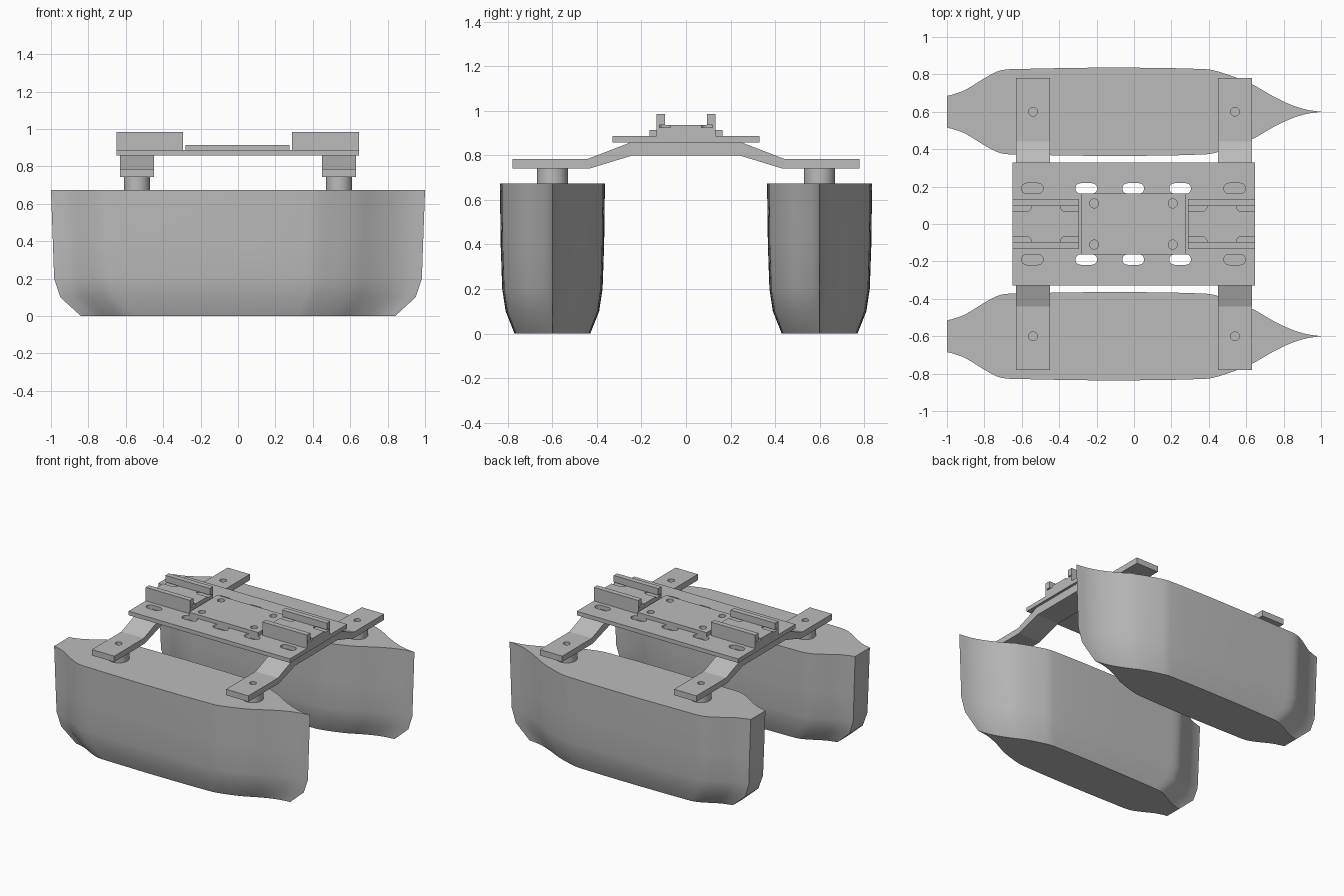
import bpy, bmesh, math
from mathutils import Vector

cube = bpy.data.objects.get("Cube")
if cube:
    bpy.data.objects.remove(cube, do_unlink=True)

grey = bpy.data.materials.new("plain_grey")
grey.use_nodes = True
COLOUR = (0.5, 0.5, 0.5, 1)
grey.diffuse_color = COLOUR
grey.node_tree.nodes["Principled BSDF"].inputs["Base Color"].default_value = COLOUR


def loft(name, rings):
    """Skin a stack of matching rings and cap both ends."""
    bm = bmesh.new()
    loops = [[bm.verts.new(p) for p in ring] for ring in rings]
    n = len(loops[0])
    for low, high in zip(loops, loops[1:]):
        for i in range(n):
            j = (i + 1) % n
            bm.faces.new((low[i], low[j], high[j], high[i]))
    bm.faces.new(loops[0][::-1])
    bm.faces.new(loops[-1])
    bmesh.ops.recalc_face_normals(bm, faces=bm.faces)
    mesh = bpy.data.meshes.new(name)
    bm.to_mesh(mesh)
    bm.free()
    mesh.materials.append(grey)
    obj = bpy.data.objects.new(name, mesh)
    bpy.context.collection.objects.link(obj)
    return obj


def prism(name, outline, z0, z1):
    return loft(name, [[(x, y, z) for x, y in outline] for z in (z0, z1)])


def box(name, x0, x1, y0, y1, z0, z1):
    return prism(name, [(x0, y0), (x1, y0), (x1, y1), (x0, y1)], z0, z1)


def capsule(cx, cy, r, half=0.0, steps=12):
    """Rounded slot outline; half = 0 gives a circle."""
    pts = []
    for side, start in ((1, -math.pi / 2), (-1, math.pi / 2)):
        count = steps + 1 if half else steps
        for i in range(count):
            a = start + math.pi * i / steps
            pts.append((cx + side * half + r * math.cos(a), cy + r * math.sin(a)))
    return pts


def select(obj):
    bpy.ops.object.select_all(action="DESELECT")
    obj.select_set(True)
    bpy.context.view_layer.objects.active = obj


def smooth(obj, degrees):
    select(obj)
    bpy.ops.object.shade_smooth_by_angle(angle=math.radians(degrees))


def cut(obj, outlines, z0, z1):
    """Cut vertical holes, then discard the cutters."""
    for outline in outlines:
        cutter = prism("cutter", outline, z0, z1)
        cutter.hide_render = True
        select(obj)
        mod = obj.modifiers.new("hole", "BOOLEAN")
        mod.operation, mod.object, mod.solver = "DIFFERENCE", cutter, "EXACT"
        bpy.ops.object.modifier_apply(modifier=mod.name)
        bpy.data.objects.remove(cutter, do_unlink=True)


def spline(points, steps=4):
    """Smooth curve through the points."""
    pts = [Vector(p) for p in points]
    pts = [pts[0]] + pts + [pts[-1]]
    out = []
    for a, b, c, d in zip(pts, pts[1:], pts[2:], pts[3:]):
        m0 = (c - a) * (c - b).length / max((c - b).length + (b - a).length, 1e-6)
        m1 = (d - b) * (c - b).length / max((d - c).length + (c - b).length, 1e-6)
        for i in range(steps):
            t = i / steps
            out.append(b * (2*t**3 - 3*t*t + 1) + m0 * (t**3 - 2*t*t + t)
                       + c * (3*t*t - 2*t**3) + m1 * (t**3 - t*t))
    return out + [pts[-1]]


# Hulls: stern to bow half outline, scaled inward toward the flat bottom
HALF = spline([(-1, .085), (-.97, .092), (-.9, .118), (-.79, .185), (-.71, .222),
               (-.6, .229), (-.12, .236), (.38, .228), (.46, .212), (.62, .153),
               (.74, .085), (.84, .037), (.92, .012), (1, 0)])
OUTLINE = [(p.x, -p.y) for p in HALF] + [(p.x, p.y) for p in HALF[-2::-1]]
LEVELS = [(0, .84, .72), (.1, .95, .89), (.2, .983, .955), (.4, .99, .985), (.675, 1, 1)]
for side, cy in (("right", -.6), ("left", .6)):
    hull = loft("hull_" + side, [[(x * sx, cy + y * sy, z) for x, y in OUTLINE]
                                 for z, sx, sy in LEVELS])
    smooth(hull, 35)

# Cranked cross arms and their round posts
UPPER = [(-.78, .785), (-.44, .785), (-.25, .858), (.25, .858), (.44, .785), (.78, .785)]
LOWER = [(.78, .742), (.43, .742), (.24, .8), (-.24, .8), (-.43, .742), (-.78, .742)]
for end, cx in (("stern", -.54), ("bow", .54)):
    arm = loft("arm_" + end, [[(cx + dx, y, z) for y, z in UPPER + LOWER]
                              for dx in (-.09, .09)])
    cut(arm, [capsule(cx, y, .023) for y in (-.6, .6)], .7, .9)
    for side, cy in (("right", -.6), ("left", .6)):
        post = prism(f"post_{end}_{side}", capsule(cx, cy, .07, steps=20), .67, .742)
        smooth(post, 35)

# Slotted deck plate
deck = box("deck_plate", -.65, .648, -.33, .33, .858, .887)
cut(deck, [capsule(x, y, .028, .03) for x in (-.543, -.255, -.004, .247, .538)
           for y in (-.19, .19)], .8, .95)

# Raised centre plate with screw holes
centre = box("centre_plate", -.28, .276, -.163, .163, .887, .915)
cut(centre, [capsule(x, y, .024) for x in (-.213, .207) for y in (-.11, .11)], .888, .95)

# Mounting blocks, each with two upright rails and shallow pockets
for end, x0, x1 in (("stern", -.65, -.293), ("bow", .29, .648)):
    block = box("mount_block_" + end, x0, x1, -.133, .133, .887, .936)
    cut(block, [capsule(x, y, .028, .03) for x in (x0 + .042, x1 - .042)
                for y in (-.094, .094)], .926, .96)
    for side, s in (("right", -1), ("left", 1)):
        y0, y1 = sorted((s * .095, s * .133))
        box(f"rail_{end}_{side}", x0, x1, y0, y1, .936, .985)
